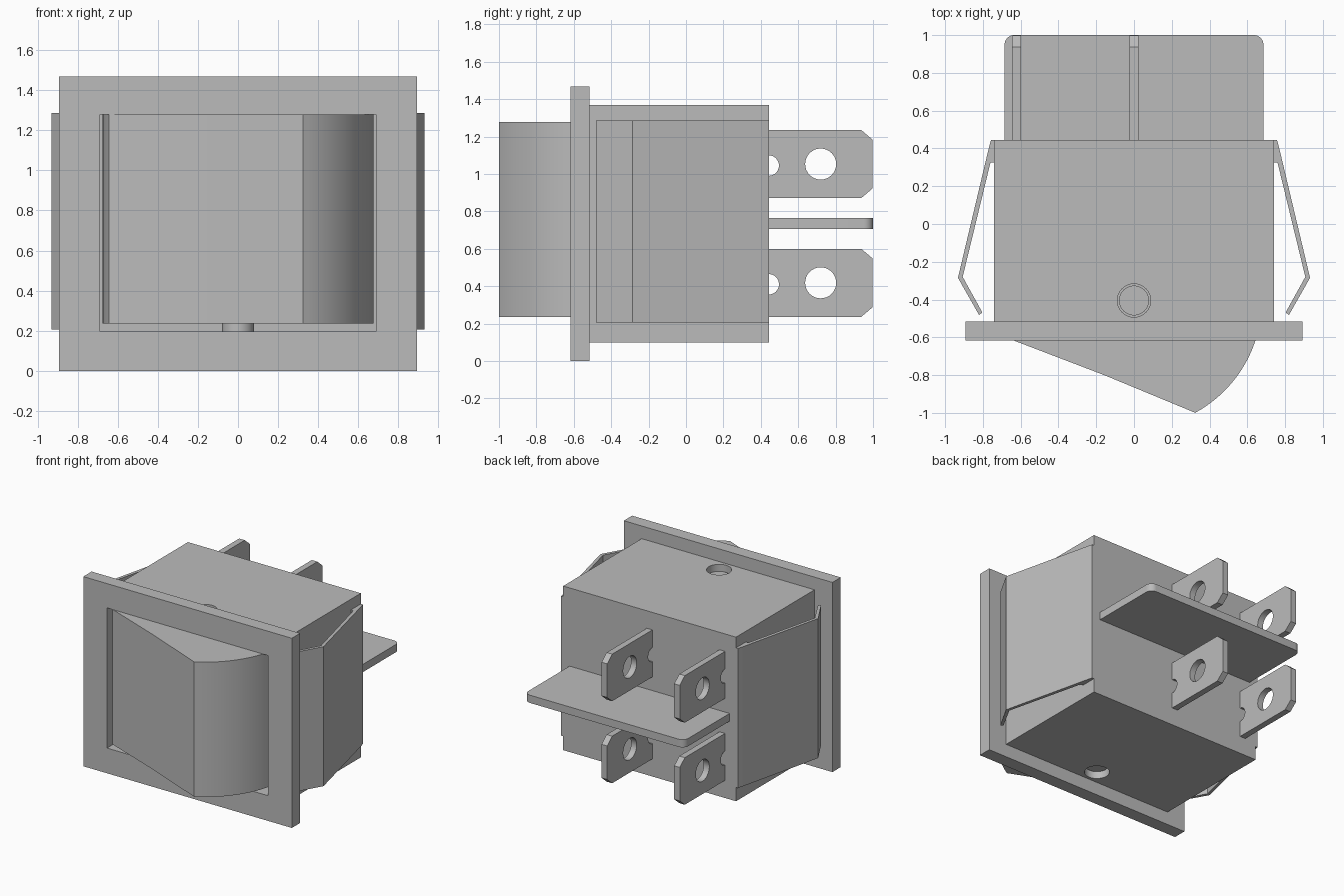
import bpy, bmesh
from math import sin, cos, radians, asin, hypot, atan2
from mathutils import Vector

if "Cube" in bpy.data.objects:
    bpy.data.objects.remove(bpy.data.objects["Cube"], do_unlink=True)

GREY = (0.5, 0.5, 0.5, 1)
grey = bpy.data.materials.new("neutral grey")
grey.use_nodes = True
grey.diffuse_color = GREY
grey.node_tree.nodes["Principled BSDF"].inputs["Base Color"].default_value = GREY


def prism(name, points, lo, hi, axis="Z"):
    """Extrude a 2D outline: (x, y) along Z, or (y, z) along X."""
    place = (lambda p, h: (p[0], p[1], h)) if axis == "Z" else (lambda p, h: (h, p[0], p[1]))
    bm = bmesh.new()
    low = [bm.verts.new(place(p, lo)) for p in points]
    high = [bm.verts.new(place(p, hi)) for p in points]
    bm.faces.new(low)
    bm.faces.new(high)
    n = len(points)
    for i in range(n):
        j = (i + 1) % n
        bm.faces.new((low[i], low[j], high[j], high[i]))
    bmesh.ops.recalc_face_normals(bm, faces=bm.faces)
    mesh = bpy.data.meshes.new(name)
    bm.to_mesh(mesh)
    bm.free()
    mesh.materials.append(grey)
    obj = bpy.data.objects.new(name, mesh)
    bpy.context.collection.objects.link(obj)
    return obj


def arc(centre, radius, start, end, steps):
    angles = [radians(start + (end - start) * i / steps) for i in range(steps + 1)]
    return [(centre[0] + radius * cos(a), centre[1] + radius * sin(a)) for a in angles]


def circle(centre, radius, steps=40):
    return arc(centre, radius, 0, 360, steps)[:-1]


def rect(a0, a1, b0, b1):
    return [(a0, b0), (a1, b0), (a1, b1), (a0, b1)]


def activate(obj):
    bpy.ops.object.select_all(action="DESELECT")
    obj.select_set(True)
    bpy.context.view_layer.objects.active = obj


def cut(obj, *cutters):
    for cutter in cutters:
        cutter.hide_render = True
        mod = obj.modifiers.new("cut", "BOOLEAN")
        mod.operation, mod.solver, mod.object = "DIFFERENCE", "EXACT", cutter
        activate(obj)
        bpy.ops.object.modifier_apply(modifier=mod.name)
        bpy.data.objects.remove(cutter, do_unlink=True)


def smooth(obj):
    activate(obj)
    bpy.ops.object.shade_smooth_by_angle(angle=radians(25))


PIVOT = (0, -0.405)

# Housing: open-fronted box with a pivot hole through top and bottom
housing = prism("housing", rect(-0.74, 0.74, -0.515, 0.445), 0.1, 1.37)
cut(housing,
    prism("cavity", rect(-0.69, 0.69, -0.7, 0.3), 0.195, 1.28),
    prism("pivot_hole", circle(PIVOT, 0.088), -0.1, 1.6))
smooth(housing)

# Front frame
frame = prism("front_frame", rect(-0.893, 0.893, -0.617, -0.515), 0, 1.468)
cut(frame, prism("frame_opening", rect(-0.69, 0.69, -0.8, -0.4), 0.195, 1.28))

# Rocker: round sides about the pivot, concave front, tipped to one side
R, TILT, HALF, SAG = 0.677, -111.7, 50.3, 0.1
right_side = arc(PIVOT, R, TILT + 111, TILT + HALF, 20)
left_side = arc(PIVOT, R, TILT - HALF, TILT - 111, 20)
a, b = Vector(right_side[-1]), Vector(left_side[0])
half_chord = (b - a).length / 2
dish = (half_chord ** 2 + SAG ** 2) / (2 * SAG)
out = Vector((cos(radians(TILT)), sin(radians(TILT))))
centre = (a + b) / 2 + out * (dish - SAG)
sweep = asin(half_chord / dish)
back = TILT + 180
spread = sweep * 180 / 3.14159265
front = arc(centre, dish, back + spread, back - spread, 28)[1:-1]
rocker = prism("rocker", right_side + front + left_side, 0.235, 1.279)
smooth(rocker)

# Pivot pin
smooth(prism("pivot_pin", circle(PIVOT, 0.079), 0.15, 1.32))

# Spring clips on both sides
clip = [(0.738, 0.445), (0.757, 0.445), (0.768, 0.405), (0.932, -0.285), (0.82, -0.482),
        (0.803, -0.468), (0.907, -0.28), (0.76, 0.325), (0.738, 0.325)]
for side, sign in (("left", 1), ("right", -1)):
    prism(side + "_spring_clip", [(sign * x, y) for x, y in clip], 0.207, 1.287)

# Divider plate between the terminal rows
corner = 0.05
plate = [(-0.685, 0.44), (0.685, 0.44)]
plate += arc((0.685 - corner, 1 - corner), corner, 0, 90, 8)
plate += arc((corner - 0.685, 1 - corner), corner, 90, 180, 8)
smooth(prism("divider_plate", plate, 0.705, 0.765))

# Blade terminals with a round hole and a half-round notch at the base
for column, x in (("right", -0.622), ("middle", 0)):
    for row, z in (("lower", 0.418), ("upper", 1.053)):
        blade = [(0.445, z - 0.182), (0.937, z - 0.182), (0.998, z - 0.13),
                 (0.998, z + 0.13), (0.937, z + 0.182), (0.445, z + 0.182)]
        terminal = prism(f"{column}_{row}_terminal", blade, x - 0.024, x + 0.024, "X")
        cut(terminal,
            prism("hole", circle((0.72, z), 0.083, 32), x - 0.1, x + 0.1, "X"),
            prism("notch", circle((0.442, z - 0.008), 0.055, 32), x - 0.1, x + 0.1, "X"))
        smooth(terminal)
